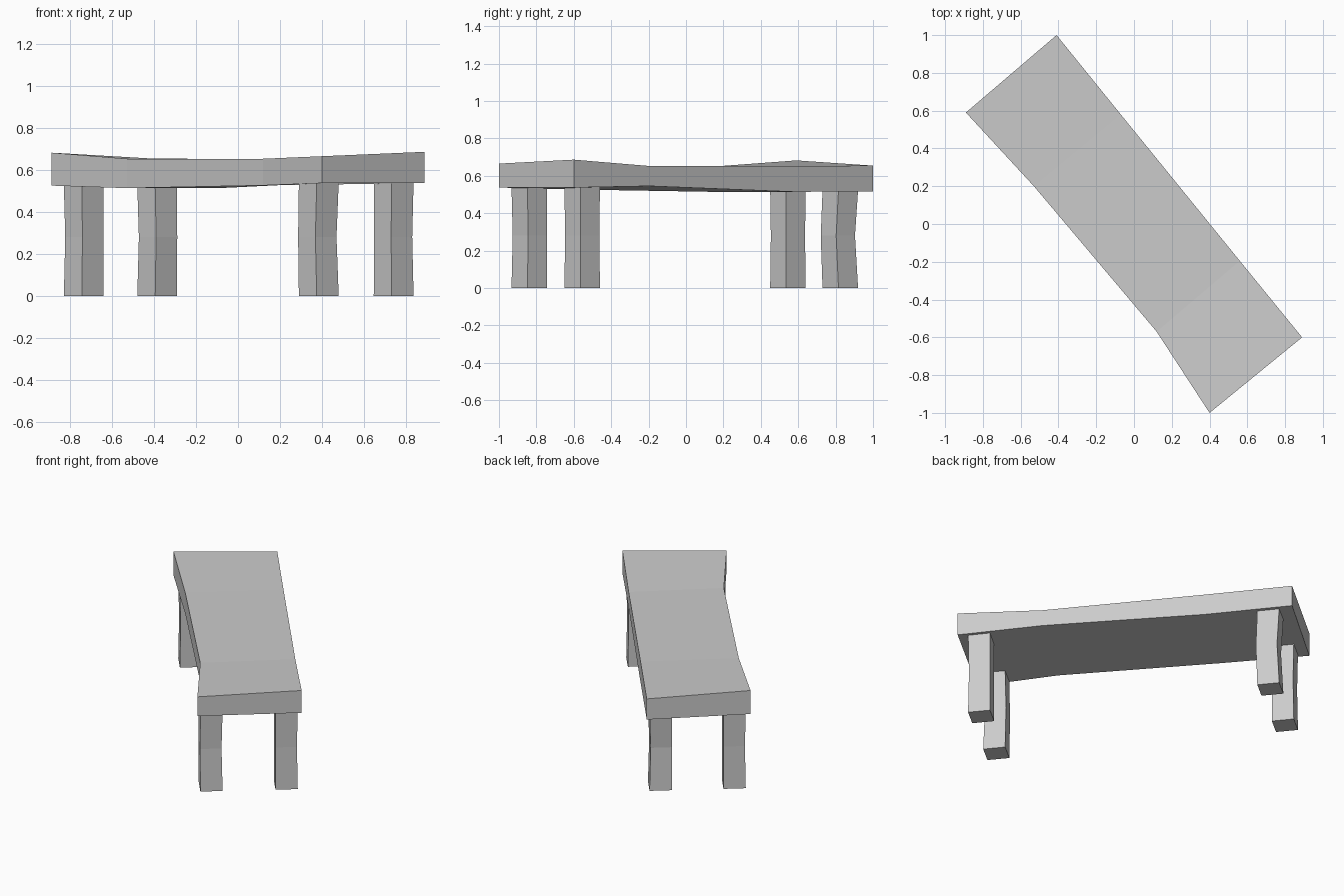
import bpy, bmesh
from mathutils import Vector

if "Cube" in bpy.data.objects:
    bpy.data.objects.remove(bpy.data.objects["Cube"])

# bench axes on the ground: U runs along the length, W across the width
U = Vector((0.632, -0.775, 0))
W = Vector((0.775, 0.632, 0))


def loft(name, rings):
    """Closed prism through a series of four-point rings."""
    bm = bmesh.new()
    loops = [[bm.verts.new(p) for p in ring] for ring in rings]
    for a, b in zip(loops, loops[1:]):
        for i in range(4):
            j = (i + 1) % 4
            bm.faces.new((a[i], a[j], b[j], b[i]))
    bm.faces.new(loops[0][::-1])
    bm.faces.new(loops[-1])
    bmesh.ops.recalc_face_normals(bm, faces=bm.faces)
    mesh = bpy.data.meshes.new(name)
    bm.to_mesh(mesh)
    bm.free()
    obj = bpy.data.objects.new(name, mesh)
    bpy.context.collection.objects.link(obj)
    return obj


# seat: cross-sections along the length, each edge as (x, y, bottom z, top z)
sections = [
    ((-0.89, 0.59, 0.525, 0.682), (-0.41, 1.00, 0.516, 0.654)),
    ((-0.53, 0.20, 0.513, 0.653), (-0.07, 0.58, 0.514, 0.652)),
    ((0.12, -0.57, 0.526, 0.653), (0.56, -0.195, 0.545, 0.652)),
    ((0.40, -1.00, 0.537, 0.665), (0.89, -0.60, 0.537, 0.686)),
]
loft("seat", [[(l[0], l[1], l[2]), (r[0], r[1], r[2]),
               (r[0], r[1], r[3]), (l[0], l[1], l[3])] for l, r in sections])


# legs: square posts, slightly bent at mid height
def leg(name, x, y, bend, top):
    rings = []
    for z, shift, half in ((0, (0, 0), 0.0675), (0.28, bend, 0.065), (top, (0, 0), 0.0675)):
        c = Vector((x + shift[0], y + shift[1], z))
        rings.append([c + U * half * a + W * half * b
                      for a, b in ((-1, -1), (1, -1), (1, 1), (-1, 1))])
    loft(name, rings)


leg("back_left_outer_leg", -0.735, 0.545, (0.003, 0.0), 0.525)
leg("back_left_inner_leg", -0.385, 0.825, (0.004, -0.013), 0.522)
leg("front_right_inner_leg", 0.385, -0.838, (-0.007, 0.003), 0.54)
leg("front_right_outer_leg", 0.742, -0.555, (-0.003, 0.0), 0.545)
